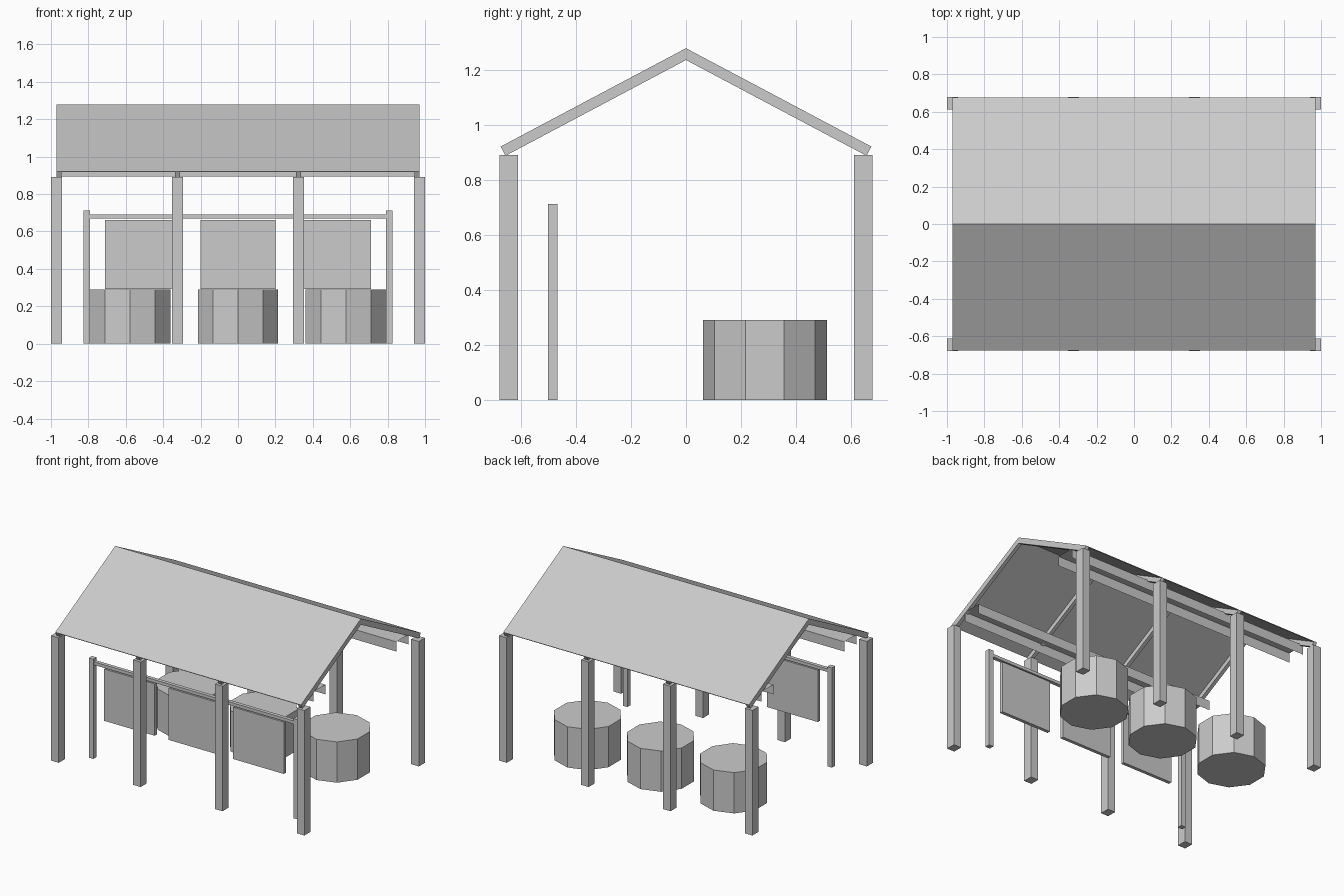
import bpy, bmesh, math
from mathutils import Vector

if "Cube" in bpy.data.objects:
    bpy.data.objects.remove(bpy.data.objects["Cube"])

# Single flat colour
grey = bpy.data.materials.new("plain_grey")
grey.use_nodes = True
COLOUR = (0.6, 0.6, 0.6, 1)
grey.diffuse_color = COLOUR
grey.node_tree.nodes["Principled BSDF"].inputs["Base Color"].default_value = COLOUR


def finish(name, bm):
    mesh = bpy.data.meshes.new(name)
    bmesh.ops.recalc_face_normals(bm, faces=bm.faces)
    bm.to_mesh(mesh)
    bm.free()
    mesh.materials.append(grey)
    obj = bpy.data.objects.new(name, mesh)
    bpy.context.collection.objects.link(obj)
    return obj


def box(name, low, high):
    low, high = Vector(low), Vector(high)
    bm = bmesh.new()
    bmesh.ops.create_cube(bm, size=1)
    for v in bm.verts:
        v.co = (low + high) / 2 + v.co * (high - low)
    return finish(name, bm)


def extrude_x(name, profile, x0, x1, closed=True):
    """Sweep a (y, z) profile along x; an open profile gives bare sheets."""
    bm = bmesh.new()
    start = [bm.verts.new((x0, y, z)) for y, z in profile]
    end = [bm.verts.new((x1, y, z)) for y, z in profile]
    n = len(profile)
    for i in range(n if closed else n - 1):
        j = (i + 1) % n
        bm.faces.new((start[i], start[j], end[j], end[i]))
    if closed:
        bm.faces.new(start)
        bm.faces.new(end)
    return finish(name, bm)


# Roof measurements
RIDGE, EAVE_Y, EAVE_Z = 1.28, 0.675, 0.922
POST_X = (-0.97, -0.323, 0.323, 0.97)
normal = Vector((RIDGE - EAVE_Z, EAVE_Y)).normalized()


def gable(name, x0, x1, top, bottom):
    """Bent gable strip between two depths below the roof surface."""
    def line(depth):
        y, z = EAVE_Y - normal.x * depth, EAVE_Z - normal.y * depth
        return [(-y, z), (0, RIDGE - depth / normal.y), (y, z)]
    return extrude_x(name, line(top) + line(bottom)[::-1], x0, x1)


# Main posts, front and back rows
for side, label in ((-1, "front"), (1, "back")):
    for i, x in enumerate(POST_X):
        y = side * 0.645
        box(f"{label}_post_{i + 1}", (x - 0.03, y - 0.034, 0), (x + 0.03, y + 0.034, 0.892))

# Rafters, the outer pair flush with the roof ends
for i, x in enumerate((-0.957, -0.323, 0.323, 0.957)):
    gable(f"rafter_{i + 1}", x - 0.013, x + 0.013, 0.005, 0.038)

# Roof sheets, one per bay
for i in range(3):
    gable(f"roof_sheet_{i + 1}", POST_X[i], POST_X[i + 1], 0, 0.005)

# Open channels hung under each slope
for side, label in ((-1, "front"), (1, "back")):
    inner, outer = side * 0.40, side * 0.535
    extrude_x(f"{label}_channel",
              [(inner, 0.893), (inner, 0.962), (outer, 0.962), (outer, 0.893)],
              -0.97, 0.97, closed=False)

# Display stand with rail and hanging panels
for side, label in ((-1, "right"), (1, "left")):
    x = side * 0.808
    box(f"stand_post_{label}", (x - 0.018, -0.503, 0), (x + 0.018, -0.467, 0.712))
box("stand_rail", (-0.79, -0.498, 0.67), (0.79, -0.472, 0.692))
for i, x in enumerate((-0.51, 0, 0.51)):
    box(f"hanging_panel_{i + 1}", (x - 0.2, -0.497, 0.292), (x + 0.2, -0.473, 0.662))

# Ten-sided tubs at the back
for i, x in enumerate((-0.577, 0, 0.577)):
    bm = bmesh.new()
    bmesh.ops.create_cone(bm, cap_ends=True, segments=10, radius1=0.226, radius2=0.226, depth=0.291)
    # Turn the decagon so corners point along y
    for v in bm.verts:
        px, py = v.co.x, v.co.y
        angle = round((math.atan2(py, px) - math.pi / 2) / (math.pi / 5)) * math.pi / 5 + math.pi / 2
        v.co = (x + 0.226 * math.cos(angle), 0.287 + 0.226 * math.sin(angle), v.co.z + 0.1455)
    finish(f"tub_{i + 1}", bm)
